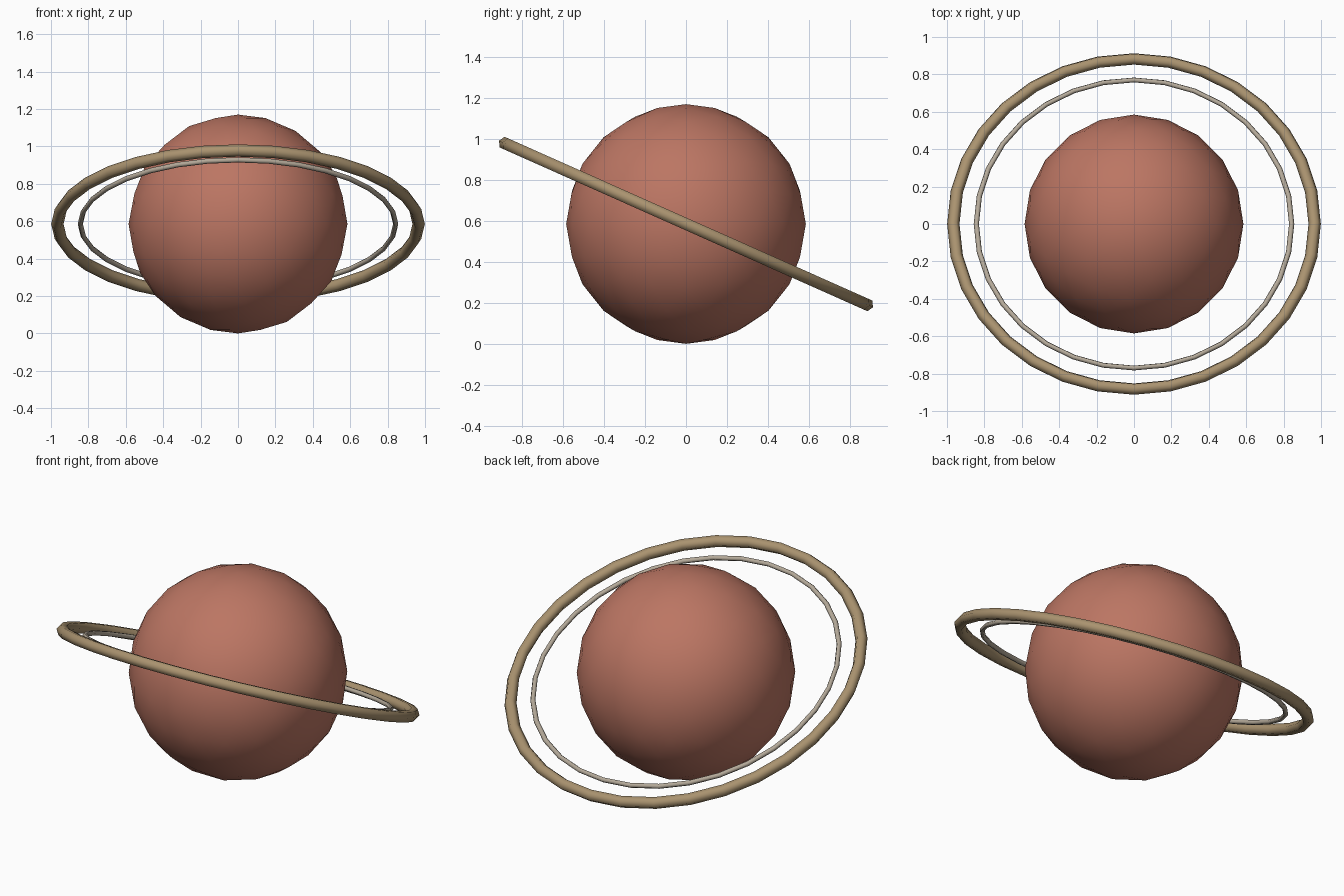
import bpy
import math

cube = bpy.data.objects.get("Cube")
if cube:
    bpy.data.objects.remove(cube, do_unlink=True)

CENTRE = (0, 0, 0.585)
TILT = math.radians(-24)


def material(name, rgb):
    mat = bpy.data.materials.new(name)
    mat.use_nodes = True
    mat.diffuse_color = (*rgb, 1)
    mat.node_tree.nodes["Principled BSDF"].inputs["Base Color"].default_value = (*rgb, 1)
    return mat


def finish(name, mat):
    obj = bpy.context.object
    obj.name = name
    obj.data.materials.append(mat)
    bpy.ops.object.shade_smooth()


def ring(name, major, minor, mat):
    bpy.ops.mesh.primitive_torus_add(
        major_radius=major, minor_radius=minor, major_segments=32,
        minor_segments=6, location=CENTRE, rotation=(TILT, 0, 0))
    finish(name, mat)


# Planet body
bpy.ops.mesh.primitive_ico_sphere_add(subdivisions=3, radius=0.585, location=CENTRE)
finish("planet", material("terracotta", (0.50, 0.18, 0.125)))

# Tilted rings
ring("outer_ring", 0.966, 0.033, material("sand", (0.40, 0.29, 0.16)))
ring("inner_ring", 0.843, 0.014, material("pale_stone", (0.46, 0.40, 0.32)))
